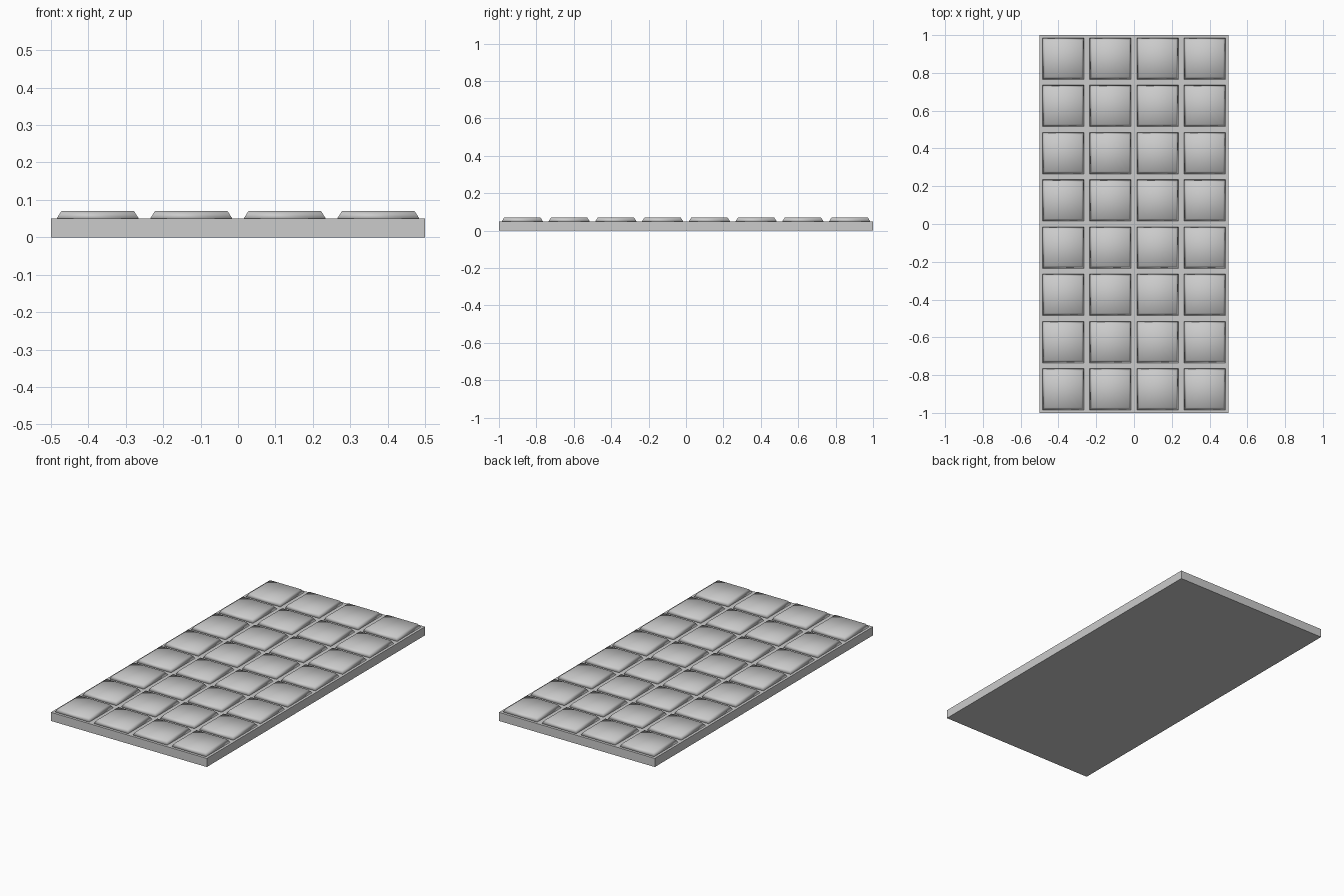
import bpy
import bmesh

default = bpy.data.objects.get("Cube")
if default:
    bpy.data.objects.remove(default, do_unlink=True)

BASE_HEIGHT = 0.05
TOP_HEIGHT = 0.07
PITCH = 0.25
COLUMNS, ROWS = 4, 8

grey = bpy.data.materials.new("light grey")
grey.use_nodes = True
grey.diffuse_color = (0.6, 0.6, 0.6, 1)
shader = next(n for n in grey.node_tree.nodes if n.type == "BSDF_PRINCIPLED")
shader.inputs["Base Color"].default_value = grey.diffuse_color


def tapered_block(name, bottom, top, z_low, z_high, smooth=False):
    """Block whose lower and upper rectangles may differ in size."""
    bm = bmesh.new()
    bmesh.ops.create_cube(bm, size=1)
    for v in bm.verts:
        upper = v.co.z > 0
        size = top if upper else bottom
        v.co.x *= size[0]
        v.co.y *= size[1]
        v.co.z = z_high if upper else z_low
    for f in bm.faces:
        f.smooth = smooth
    mesh = bpy.data.meshes.new(name)
    bm.to_mesh(mesh)
    bm.free()
    mesh.materials.append(grey)
    return mesh


def place(name, mesh, x=0, y=0):
    obj = bpy.data.objects.new(name, mesh)
    obj.location = (x, y, 0)
    bpy.context.collection.objects.link(obj)


# Flat backing slab
slab = (COLUMNS * PITCH, ROWS * PITCH)
place("base_slab", tapered_block("base_slab", slab, slab, 0, BASE_HEIGHT))

# Grid of soft-shaded, bevel-sided tiles sharing one mesh
tile = tapered_block("tile", (0.22, 0.22), (0.194, 0.194),
                     BASE_HEIGHT, TOP_HEIGHT, smooth=True)
for row in range(ROWS):
    for col in range(COLUMNS):
        place(f"tile_row{row + 1}_column{col + 1}", tile,
              (col - (COLUMNS - 1) / 2) * PITCH,
              (row - (ROWS - 1) / 2) * PITCH)
